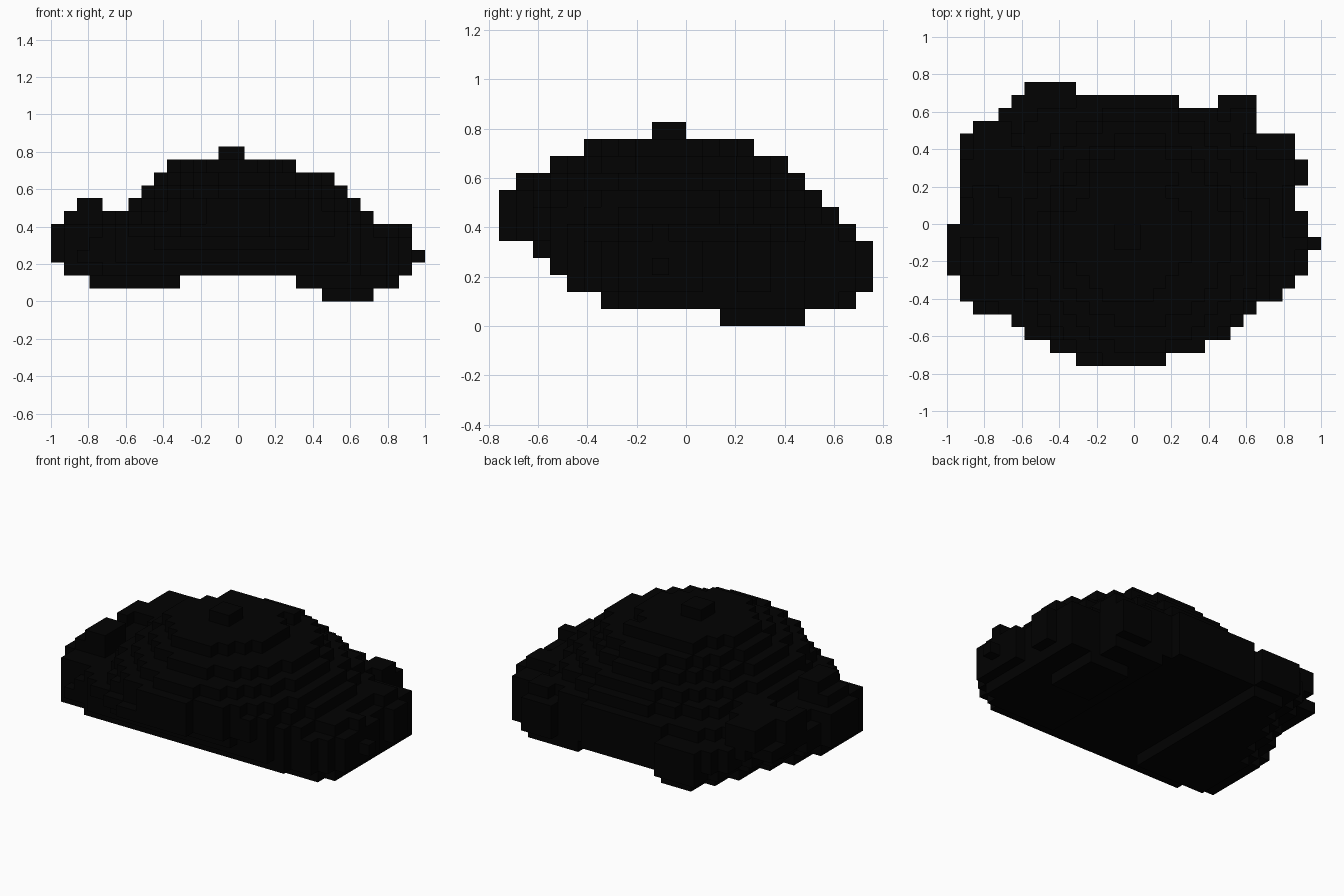
import bpy
import bmesh
from mathutils import Vector

if "Cube" in bpy.data.objects:
    bpy.data.objects.remove(bpy.data.objects["Cube"], do_unlink=True)

NX, NY = 29, 22
SIZE = 2 / NX

black = bpy.data.materials.new("soft_black")
black.use_nodes = True
COLOUR = (0.0005, 0.0005, 0.0005, 1)
black.diffuse_color = COLOUR
black.node_tree.nodes["Principled BSDF"].inputs["Base Color"].default_value = COLOUR

# Plan outline: start and end column of each row, front to back
LEFT = (10, 8, 6, 4, 2, 1, 1, 0, 0, 0, 0, 1, 1, 1, 1, 1, 1, 1, 2, 4, 5, 6)
RIGHT = (17, 20, 22, 23, 24, 26, 27, 28, 28, 28, 28, 28,
         27, 27, 28, 28, 27, 27, 24, 24, 18, 10)

# Rounded slabs: left, right, front, back, roundness
BASE_SLABS = {
    1: (3, 27, 6, 21, 14),
    2: (1, 28, 4, 22, 6),
    3: (0, 28, 3, 22, 4),
    4: (0, 28, 2, 22, 2.6),
}
DOME_SLABS = {
    5: (2, 26, 0, 21, 2.1),
    6: (5, 25, 0, 20, 2),
    7: (6, 24, 0, 19, 2),
    8: (7, 23, 1, 18, 1.9),
    9: (8, 22, 3, 17, 1.65),
    10: (9, 19, 5, 15, 1.8),
    11: (13, 15, 9, 11, 6),
}


def slab(k, x0, x1, y0, y1, power):
    """Cells of a rounded slab that stay inside the plan outline."""
    cx, cy = (x0 + x1) / 2, (y0 + y1) / 2
    rx, ry = (x1 - x0) / 2, (y1 - y0) / 2
    cells = set()
    for j in range(y0, y1):
        for i in range(max(x0, LEFT[j]), min(x1, RIGHT[j])):
            u, v = abs(i + 0.5 - cx) / rx, abs(j + 0.5 - cy) / ry
            if u ** power + v ** power <= 1:
                cells.add((i, j, k))
    return cells


def block(x0, x1, y0, y1, z0, z1):
    """Cells of a plain box."""
    return {(i, j, k) for i in range(x0, x1)
            for j in range(y0, y1) for k in range(z0, z1)}


def stack(slabs):
    return set().union(*(slab(k, *s) for k, s in slabs.items()))


# Base: channel under the middle, clipped front left corner,
# back right corner sloping up and away
base = stack(BASE_SLABS) - block(10, 19, 0, NY, 1, 2) - block(26, 27, 6, 7, 1, 2)
base = {(i, j, k) for i, j, k in base
        if i + 0.5 >= 4.2 - 1.2 * k + 0.41 * (j - 10)}

parts = {
    "base": base,
    "dome": stack(DOME_SLABS) | block(11, 18, 14, 15, 10, 11),
    "foot": block(21, 25, 13, 18, 0, 1),
    "right_front_knob": (block(1, 4, 5, 11, 2, 6) | block(0, 2, 7, 11, 3, 6)
                         | block(1, 4, 7, 10, 6, 7) | block(2, 4, 7, 10, 7, 8)),
    "right_back_knob": (block(1, 5, 13, 18, 4, 5) | block(2, 5, 13, 18, 5, 6)
                        | block(1, 2, 13, 16, 5, 7) | block(2, 5, 14, 19, 5, 7)
                        | block(4, 6, 13, 17, 5, 7)),
    "left_front_knob": (block(25, 28, 7, 10, 2, 5) | block(25, 27, 7, 10, 5, 6)
                        | block(27, 28, 9, 10, 5, 6)),
    "left_side_knob": block(25, 28, 14, 16, 3, 4) | block(25, 27, 14, 16, 4, 6),
    "left_back_knob": block(21, 24, 18, 21, 2, 5) | block(22, 24, 18, 20, 5, 6),
    "left_nub": block(28, 29, 9, 10, 3, 4),
    "back_nub": block(6, 10, 20, 22, 2, 5),
}
solid = set().union(*parts.values())

# Six cell directions, each with its two in-plane axes
DIRECTIONS = []
for axis in range(3):
    for sign in (-1, 1):
        n, u = Vector((0, 0, 0)), Vector((0, 0, 0))
        n[axis] = sign
        u[(axis + 1) % 3] = 1
        DIRECTIONS.append((n, u, n.cross(u)))


def build(name, cells):
    """Skin the outer sides of a group of cells."""
    bm = bmesh.new()
    for cell in sorted(cells):
        centre = Vector(cell) + Vector((0.5, 0.5, 0.5))
        for n, u, v in DIRECTIONS:
            beside = tuple(round(c + d) for c, d in zip(cell, n))
            if beside in solid:
                continue
            corners = [centre + (n + a * u + b * v) / 2
                       for a, b in ((-1, -1), (1, -1), (1, 1), (-1, 1))]
            bm.faces.new([bm.verts.new((p - Vector((NX / 2, NY / 2, 0))) * SIZE)
                          for p in corners])
    bmesh.ops.remove_doubles(bm, verts=bm.verts, dist=SIZE / 10)
    mesh = bpy.data.meshes.new(name)
    bm.to_mesh(mesh)
    bm.free()
    mesh.materials.append(black)
    bpy.context.collection.objects.link(bpy.data.objects.new(name, mesh))


taken = set()
for part_name, part_cells in parts.items():
    build(part_name, part_cells - taken)
    taken |= part_cells
